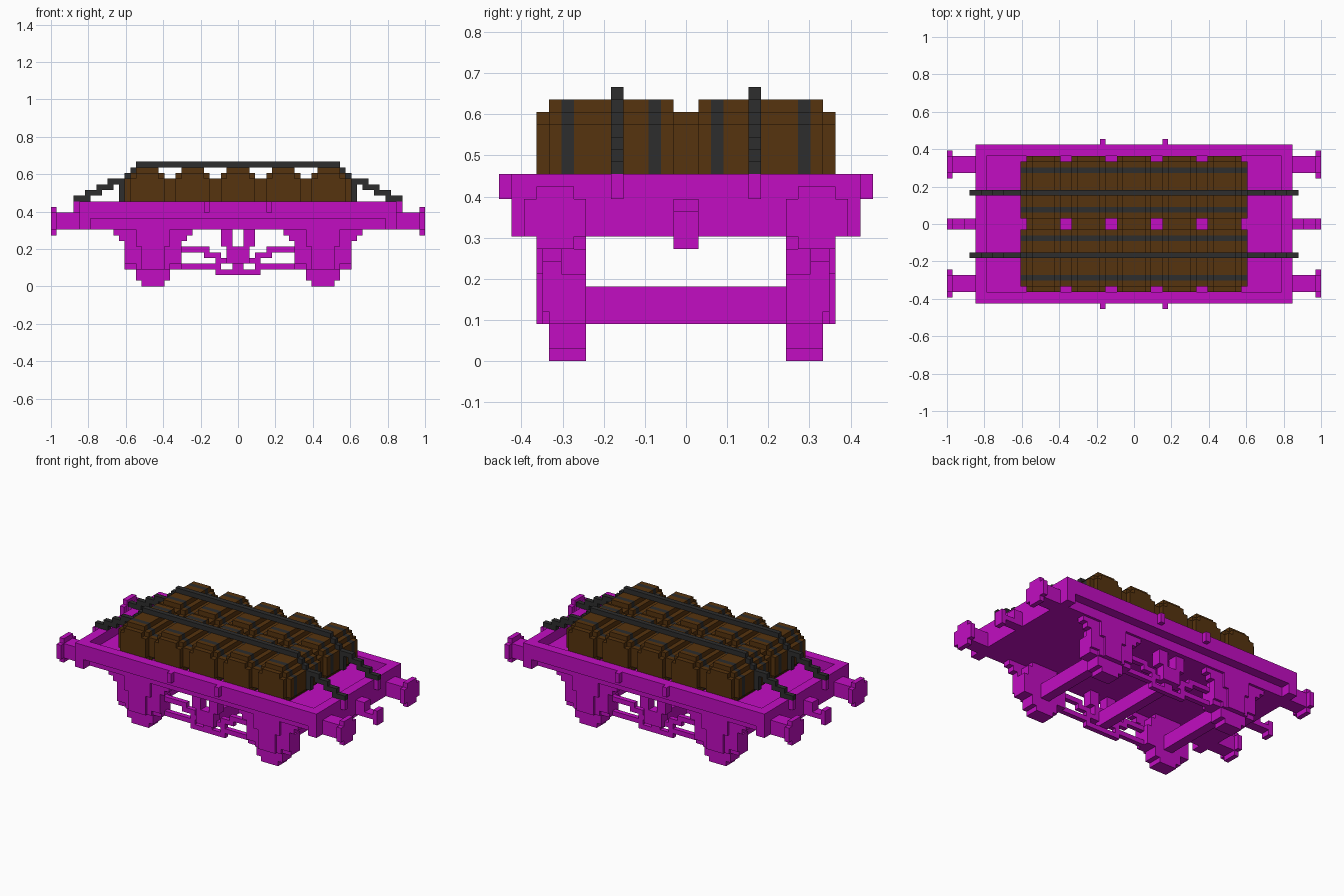
import bpy, bmesh
from mathutils import Vector

U = 1 / 33  # size of one block

old = bpy.data.objects.get("Cube")
if old:
    bpy.data.objects.remove(old)


def material(name, rgb):
    m = bpy.data.materials.new(name)
    m.use_nodes = True
    m.diffuse_color = (*rgb, 1)
    node = next(n for n in m.node_tree.nodes if n.type == 'BSDF_PRINCIPLED')
    node.inputs["Base Color"].default_value = (*rgb, 1)
    return m


MAGENTA = material("magenta_paint", (0.54, 0.004, 0.54))
BROWN = material("brown_wood", (0.093, 0.033, 0.0044))
DARK = material("dark_iron", (0.026, 0.026, 0.026))


def box(bm, x0, x1, y0, y1, z0, z1):
    lo, hi = Vector((x0, y0, z0)) * U, Vector((x1, y1, z1)) * U
    for v in bmesh.ops.create_cube(bm, size=1)["verts"]:
        v.co = (lo + hi) / 2 + v.co * (hi - lo)


def prism(bm, cx, rows, y0, y1, mat=0):
    """Stepped outline from (z0, z1, half width) rows, extruded along y."""
    right = [p for z0, z1, w in rows for p in ((w, z0), (w, z1))]
    left = [(-x, z) for x, z in reversed(right)]
    verts = [bm.verts.new(((cx + x) * U, y0 * U, z * U)) for x, z in right + left]
    face = bm.faces.new(verts)
    out = bmesh.ops.extrude_face_region(bm, geom=[face])["geom"]
    for g in out:
        if isinstance(g, bmesh.types.BMVert):
            g.co.y = y1 * U
    for f in set(f for v in verts for f in v.link_faces):
        f.material_index = mat
    for g in out:
        if isinstance(g, bmesh.types.BMFace):
            g.material_index = mat


def finish(bm, name, *mats):
    bmesh.ops.recalc_face_normals(bm, faces=bm.faces)
    me = bpy.data.meshes.new(name)
    bm.to_mesh(me)
    bm.free()
    for m in mats:
        me.materials.append(m)
    ob = bpy.data.objects.new(name, me)
    bpy.context.collection.objects.link(ob)
    return ob


def parts(name, mat, boxes, mirror_x=True, mirror_y=True):
    """Boxes as (x0, x1, y0, y1, z0, z1), mirrored on the chosen axes."""
    bm = bmesh.new()
    for x0, x1, y0, y1, z0, z1 in boxes:
        for sx in (1, -1) if mirror_x else (1,):
            for sy in (1, -1) if mirror_y else (1,):
                xs, ys = sorted((sx * x0, sx * x1)), sorted((sy * y0, sy * y1))
                box(bm, *xs, *ys, z0, z1)
    return finish(bm, name, mat)


# Wagon bed: floor, raised rim, end beams
parts("bed_floor", MAGENTA, [(-26, 26, -12, 12, 10, 13)], False, False)
parts("side_rim", MAGENTA, [(-26, 26, 12, 14, 12, 15)], False, True)
parts("end_beam", MAGENTA, [(26, 28, -14, 14, 10, 15)], True, False)
parts("side_bracket", MAGENTA, [(5, 6, 14, 15, 13, 15)])
parts("chain_bracket", MAGENTA, [(28, 29, 5, 6, 13, 15)])

# Buffers and coupling hooks
parts("buffer", MAGENTA, [
    (28, 32, 9, 12, 10, 13),
    (32, 33, 8, 13, 10, 13),
    (32, 33, 9, 12, 9, 10),
    (32, 33, 9, 12, 13, 14)])
parts("coupling_hook", MAGENTA, [
    (28, 30, -1, 1, 11, 13),
    (28, 32, -1, 1, 10, 11),
    (32, 33, -1, 1, 9, 12)], True, False)

# Wheels with axle guards and springs
bm = bmesh.new()
for cx in (-15, 15):
    for s in (-1, 1):
        prism(bm, cx, [(0, 1, 2), (1, 3, 3), (3, 7, 5), (7, 9, 4), (9, 10, 3)], s * 8, s * 11)
finish(bm, "wheels", MAGENTA)
bm = bmesh.new()
for cx in (-15, 15):
    for s in (-1, 1):
        prism(bm, cx, [(3, 4, 3), (4, 8, 5), (8, 9, 6), (9, 10, 7)], s * 10, s * 11.5)
        prism(bm, cx, [(3, 7, 2), (7, 10, 3)], s * 11.5, s * 12)
finish(bm, "axle_guards", MAGENTA)
parts("axle", MAGENTA, [(14, 16, -8, 8, 3, 6)], True, False)

# Brake gear between the wheels
parts("brake_shaft", MAGENTA, [(-1, 1, -10, 10, 3, 6)], False, False)
parts("brake_gear", MAGENTA, [
    (1, 3, 9, 11, 7, 10),
    (0, 2, 9, 11, 4, 7),
    (2, 4, 9, 10, 4, 5),
    (3, 6, 9, 10, 5, 6),
    (5, 10, 9, 10, 6, 7),
    (0, 4, 9, 10, 2, 3),
    (3, 11, 9, 10, 3, 4)])

# Two rows of five barrels lying across the bed, with iron hoops
FULL = [(13, 14, 2), (14, 15, 3), (15, 19, 4), (19, 20, 3), (20, 21, 2)]
END = [(13, 14, 1), (14, 15, 2), (15, 19, 3), (19, 20, 2)]
SEGMENTS = [(0, 1, END, 0), (1, 2, FULL, 0), (2, 3, FULL, 1), (3, 9, FULL, 0),
            (9, 10, FULL, 1), (10, 11, FULL, 0), (11, 12, END, 0)]
for s, row in ((-1, "front"), (1, "back")):
    for i in range(5):
        bm = bmesh.new()
        for y0, y1, rows, mat in SEGMENTS:
            prism(bm, 8 * (i - 2), rows, s * y0, s * y1, mat)
        finish(bm, f"{row}_barrel_{i + 1}", BROWN, DARK)

# Chains over the barrels, stepping down to the ends
steps = [(0, 18, 5, 6, 21, 22), (17, 19, 5, 6, 20, 21), (18, 20, 5, 6, 19, 20),
         (20, 21, 5, 6, 15, 18)]
steps += [(20 + 2 * k, 23 + 2 * k, 5, 6, 18 - k, 19 - k) for k in range(4)]
parts("tie_chain", DARK, steps)
